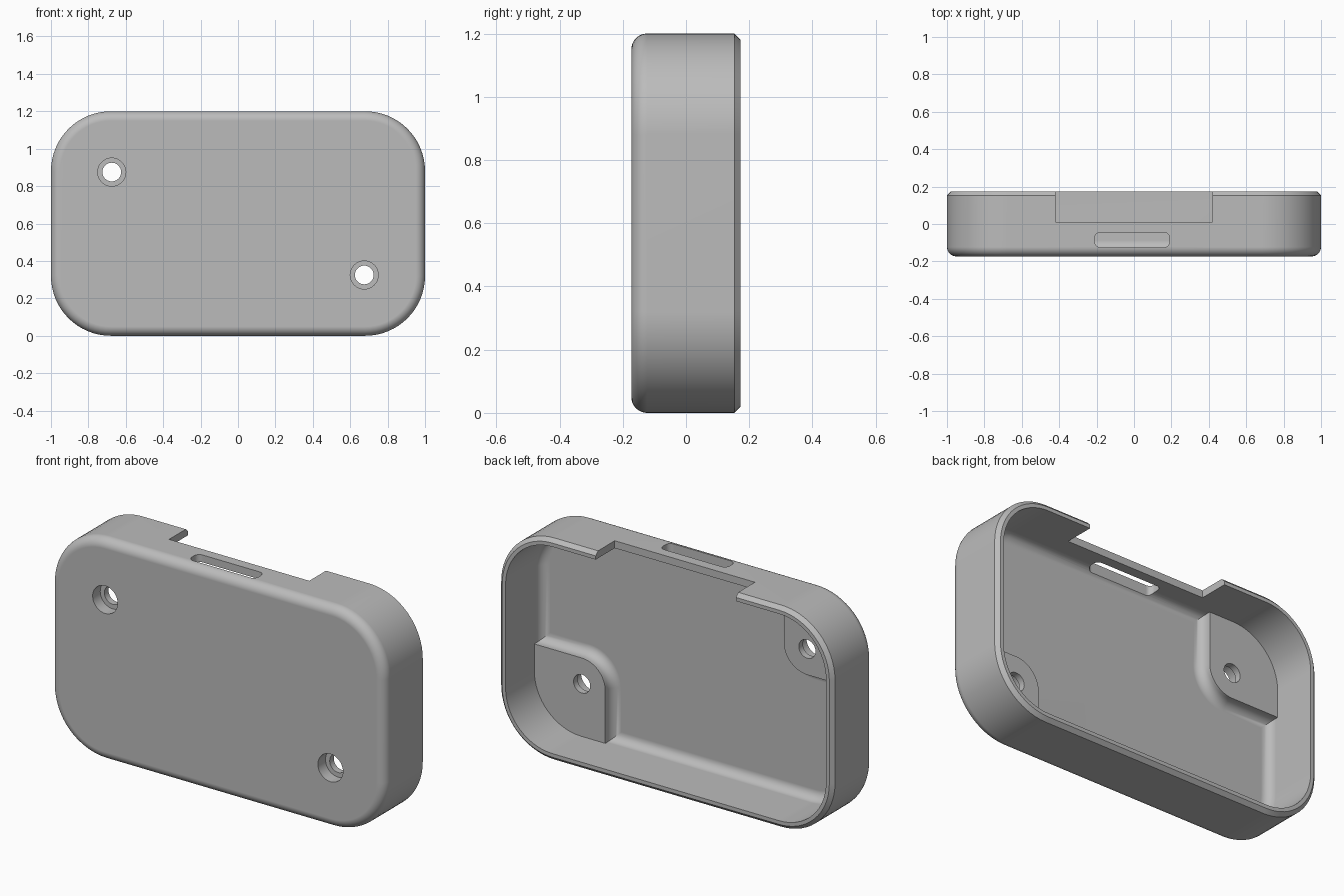
import bpy, bmesh, math
from mathutils import Matrix, Vector

if "Cube" in bpy.data.objects:
    bpy.data.objects.remove(bpy.data.objects["Cube"], do_unlink=True)

HALF_W, HEIGHT, BACK = 1.0, 1.2, 0.173
CORNER, WALL, FLOOR, FILLET = 0.32, 0.04, -0.138, 0.05
BOSS_TOP, BOSS_R = -0.073, 0.14
HOLE_X, HOLE_Z = 0.675, 0.275      # offset of the screw holes from the centre

grey = bpy.data.materials.new("light_grey")
grey.use_nodes = True
colour = (0.5, 0.5, 0.5, 1)
grey.diffuse_color = colour
grey.node_tree.nodes["Principled BSDF"].inputs["Base Color"].default_value = colour


def arc(cx, cz, r, start, steps):
    """Quarter arc of points, counter-clockwise from a start angle in degrees."""
    return [(cx + r * math.cos(a), cz + r * math.sin(a))
            for a in (math.radians(start + 90 * i / steps) for i in range(steps + 1))]


def rounded_rect(w, h, r, steps=16):
    """Outline of a rounded rectangle about the origin, from its half sizes."""
    corners = ((w - r, h - r, 0), (r - w, h - r, 90), (r - w, r - h, 180), (w - r, r - h, 270))
    return [p for cx, cz, a in corners for p in arc(cx, cz, r, a, steps)]


def loft(name, layers):
    """Solid through a list of (outline, y) layers, capped at both ends."""
    bm = bmesh.new()
    rings = [[bm.verts.new((x, y, z + HEIGHT / 2)) for x, z in pts] for pts, y in layers]
    for a, b in zip(rings, rings[1:]):
        for i in range(len(a)):
            j = (i + 1) % len(a)
            bm.faces.new((a[i], a[j], b[j], b[i]))
    bm.faces.new(rings[0])
    bm.faces.new(rings[-1])
    bmesh.ops.recalc_face_normals(bm, faces=bm.faces)
    mesh = bpy.data.meshes.new(name)
    bm.to_mesh(mesh)
    bm.free()
    mesh.materials.append(grey)
    obj = bpy.data.objects.new(name, mesh)
    bpy.context.collection.objects.link(obj)
    return obj


def combine(target, tool, operation):
    """Apply a boolean and remove the helper object."""
    tool.hide_render = True
    mod = target.modifiers.new(operation.lower(), 'BOOLEAN')
    mod.object, mod.operation, mod.solver = tool, operation, 'EXACT'
    bpy.context.view_layer.objects.active = target
    bpy.ops.object.modifier_apply(modifier=mod.name)
    bpy.data.objects.remove(tool, do_unlink=True)


def shell_ring(inset, y):
    return rounded_rect(HALF_W - inset, HEIGHT / 2 - inset, CORNER - inset), y


def box(name, x, y, z):
    bm = bmesh.new()
    bmesh.ops.create_cube(bm, size=1)
    for v in bm.verts:
        v.co = Vector(r[0] if c < 0 else r[1] for c, r in zip(v.co, (x, y, z)))
    mesh = bpy.data.meshes.new(name)
    bm.to_mesh(mesh)
    bm.free()
    mesh.materials.append(grey)
    obj = bpy.data.objects.new(name, mesh)
    bpy.context.collection.objects.link(obj)
    return obj


# Shell: rounded front edge, chamfered rim, hollow inside with a filleted floor
STEPS = 8
angles = [math.pi / 2 * i / STEPS for i in range(STEPS + 1)]
layers = [shell_ring(FILLET * (1 - math.sin(a)), -BACK + FILLET * (1 - math.cos(a))) for a in angles]
layers += [shell_ring(0, BACK - 0.02), shell_ring(0.02, BACK), shell_ring(WALL, BACK)]
layers += [shell_ring(WALL + FILLET * (1 - math.cos(a)), FLOOR + FILLET * (1 - math.sin(a)))
           for a in angles]
case = loft("case_shell", layers)


# Screw bosses: one corner wraps the hole, the opposite one sinks into the wall
def boss_outline(side, flare):
    r = BOSS_R + flare
    sink = WALL / 2
    wx, wz, wr = HALF_W - sink, HEIGHT / 2 - sink, CORNER - sink
    pts = arc(-HOLE_X, HOLE_Z, r, 180, 12)
    pts = [(-2 * HOLE_X - x, 2 * HOLE_Z - z) for x, z in pts]
    pts = [(-HOLE_X + r * math.cos(a), HOLE_Z + r * math.sin(a))
           for a in (-math.pi / 2 * (1 - i / 12) for i in range(13))]
    pts += [(-HOLE_X + r, wz)] + arc(wr - wx, wz - wr, wr, 90, 16) + [(-wx, HOLE_Z - r)]
    return [(side * x, side * z) for x, z in pts]


for side in (1, -1):
    layers = [(boss_outline(side, FILLET), FLOOR - 0.01)]
    layers += [(boss_outline(side, FILLET * (1 - math.sin(a))), FLOOR + FILLET * (1 - math.cos(a)))
               for a in angles]
    layers.append((boss_outline(side, 0), BOSS_TOP))
    combine(case, loft("screw_boss", layers), 'UNION')

# Through holes with a wider counterbore from the front
for side in (1, -1):
    for radius, start, end in ((0.05, -0.3, 0.0), (0.075, -0.3, -0.108)):
        ring = [(-side * HOLE_X + x, side * HOLE_Z + z)
                for x, z in rounded_rect(radius, radius, radius * 0.999, 10)]
        combine(case, loft("hole_cutter", [(ring, start), (ring, end)]), 'DIFFERENCE')

# Notch in the upper rim
combine(case, box("notch_cutter", (-0.42, 0.42), (0.01, 0.3), (1.1, 1.3)), 'DIFFERENCE')

# Rounded slot through the upper wall
slot_ring = rounded_rect(0.2, 0.04, 0.03, 8)
slot = loft("slot_cutter", [(slot_ring, -0.1), (slot_ring, 0.1)])
slot.data.transform(Matrix.Translation((-0.01, -0.085, 1.2))
                    @ Matrix.Rotation(math.pi / 2, 4, 'X')
                    @ Matrix.Translation((0, 0, -HEIGHT / 2)))
combine(case, slot, 'DIFFERENCE')

# Smooth fillets, crisp cut edges
bpy.ops.object.select_all(action='DESELECT')
case.select_set(True)
bpy.context.view_layer.objects.active = case
bpy.ops.object.shade_smooth_by_angle(angle=math.radians(30))
case.modifiers.new("weighted_normals", 'WEIGHTED_NORMAL').keep_sharp = True
